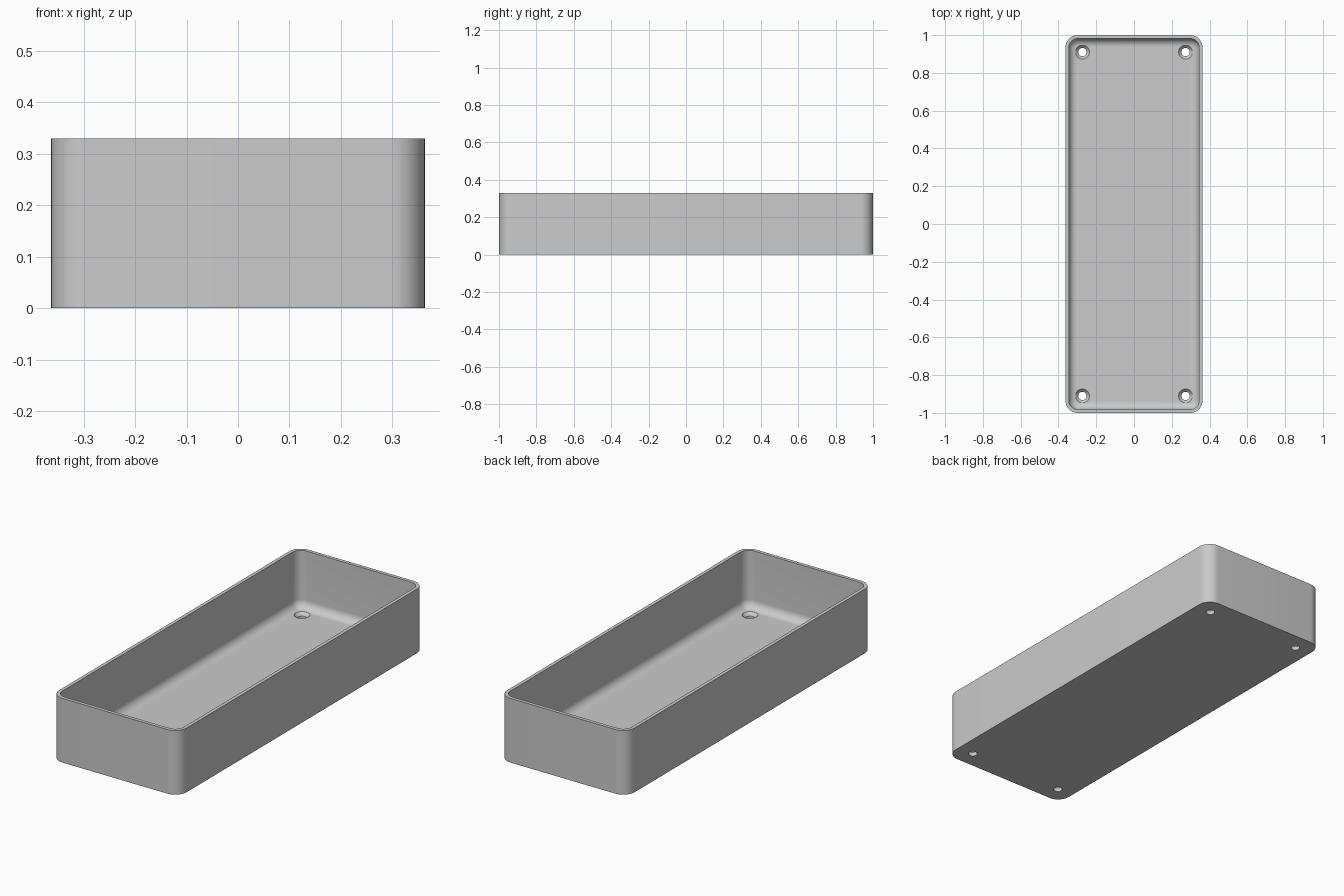
import bpy, bmesh, math

cube = bpy.data.objects.get("Cube")
if cube:
    bpy.data.objects.remove(cube, do_unlink=True)

HX, HY, HEIGHT = 0.363, 1.0, 0.33
WALL, FLOOR = 0.018, 0.036
CORNER, FILLET = 0.066, 0.042
SEG = 12

grey = bpy.data.materials.new("plain grey")
grey.use_nodes = True
colour = (0.6, 0.6, 0.6, 1)
grey.diffuse_color = colour
grey.node_tree.nodes["Principled BSDF"].inputs["Base Color"].default_value = colour


def rounded_ring(bm, inset, z):
    """Rounded rectangle of vertices, inset from the outer outline."""
    r = CORNER - inset
    cx, cy = HX - CORNER, HY - CORNER
    ring = []
    for q, (sx, sy) in enumerate([(1, 1), (-1, 1), (-1, -1), (1, -1)]):
        for i in range(SEG + 1):
            a = math.pi / 2 * (q + i / SEG)
            ring.append(bm.verts.new((sx * cx + r * math.cos(a), sy * cy + r * math.sin(a), z)))
    return ring


def round_ring(bm, x, y, r, z, n=32):
    return [bm.verts.new((x + r * math.cos(2 * math.pi * i / n),
                          y + r * math.sin(2 * math.pi * i / n), z)) for i in range(n)]


def loft(bm, rings):
    """Join rings in order and cap both ends."""
    for a, b in zip(rings, rings[1:]):
        n = len(a)
        for i in range(n):
            j = (i + 1) % n
            bm.faces.new((a[i], a[j], b[j], b[i]))
    bm.faces.new(rings[0][::-1])
    bm.faces.new(rings[-1])


def make_object(name, bm):
    bmesh.ops.recalc_face_normals(bm, faces=bm.faces)
    mesh = bpy.data.meshes.new(name)
    bm.to_mesh(mesh)
    bm.free()
    mesh.materials.append(grey)
    obj = bpy.data.objects.new(name, mesh)
    bpy.context.collection.objects.link(obj)
    return obj


# Open tray: outer wall, rim, inner wall, then the fillet into the floor
bm = bmesh.new()
rings = [rounded_ring(bm, 0, 0), rounded_ring(bm, 0, HEIGHT), rounded_ring(bm, WALL, HEIGHT)]
for i in range(SEG + 1):
    a = math.pi / 2 * i / SEG
    rings.append(rounded_ring(bm, WALL + FILLET * (1 - math.cos(a)),
                              FLOOR + FILLET * (1 - math.sin(a))))
loft(bm, rings)
tray = make_object("tray", bm)

# Countersunk screw holes in the four corners of the floor
bm = bmesh.new()
for x in (-0.273, 0.273):
    for y in (-0.91, 0.91):
        profile = [(0.022, -0.05), (0.022, 0.02), (0.037, FLOOR), (0.037, 0.1)]
        loft(bm, [round_ring(bm, x, y, r, z) for r, z in profile])
cutter = make_object("screw_hole_cutter", bm)
cutter.hide_render = True

cut = tray.modifiers.new("screw holes", 'BOOLEAN')
cut.operation = 'DIFFERENCE'
cut.solver = 'EXACT'
cut.object = cutter

bpy.ops.object.select_all(action='DESELECT')
tray.select_set(True)
bpy.context.view_layer.objects.active = tray
bpy.ops.object.modifier_apply(modifier=cut.name)
bpy.data.objects.remove(cutter, do_unlink=True)
bpy.ops.object.shade_smooth_by_angle(angle=math.radians(30))
